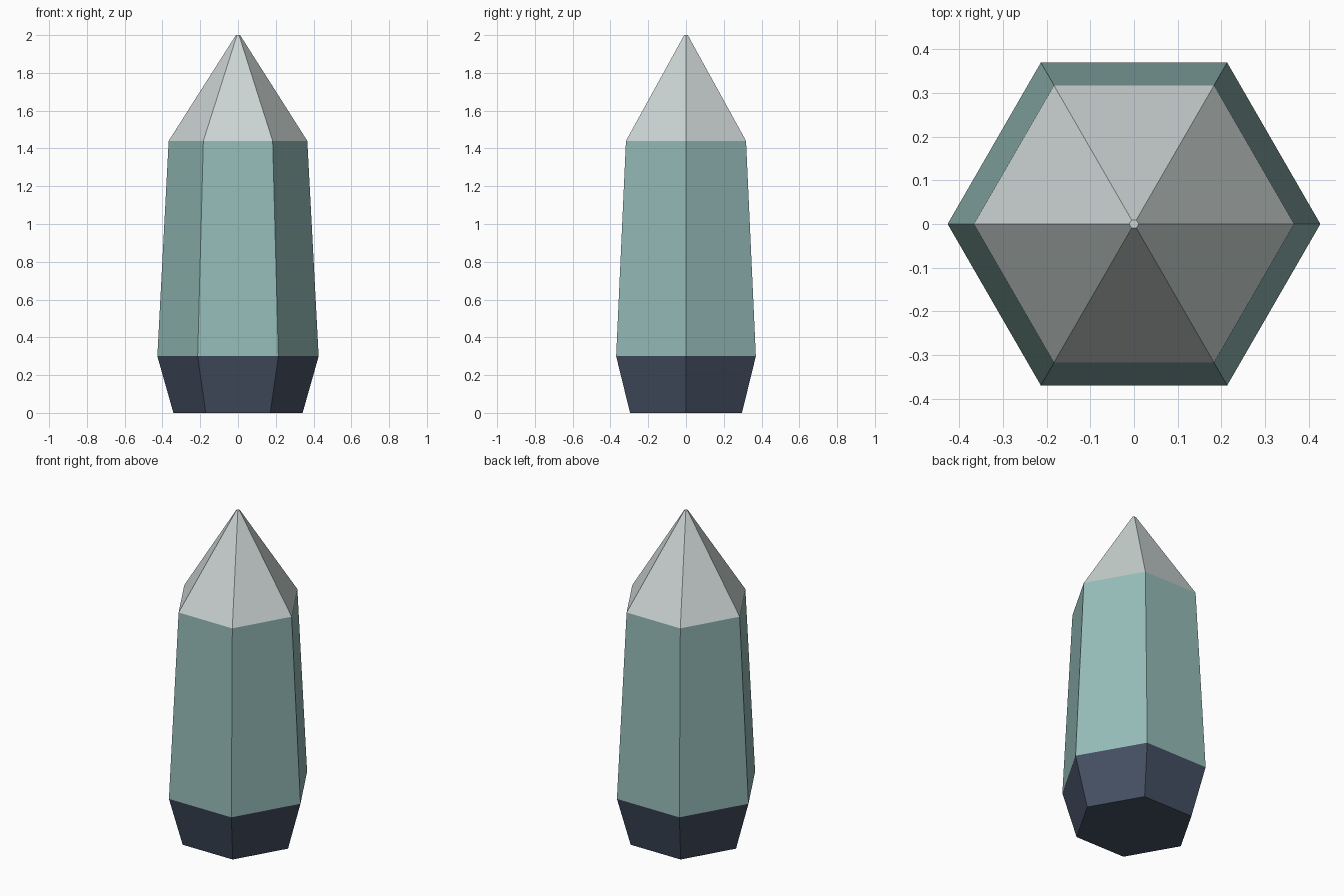
import bpy, bmesh
from math import cos, sin, pi

if "Cube" in bpy.data.objects:
    bpy.data.objects.remove(bpy.data.objects["Cube"])

SIDES = 6


def material(name, color):
    mat = bpy.data.materials.new(name)
    mat.diffuse_color = (*color, 1)
    mat.use_nodes = True
    mat.node_tree.nodes["Principled BSDF"].inputs["Base Color"].default_value = mat.diffuse_color
    return mat


def hex_section(name, z0, r0, z1, r1, color, cap=None):
    """Tapered six-sided band, optionally closed at its bottom or top."""
    bm = bmesh.new()
    low, high = [[bm.verts.new((r * cos(2 * pi * i / SIDES), r * sin(2 * pi * i / SIDES), z))
                  for i in range(SIDES)] for z, r in ((z0, r0), (z1, r1))]
    for i in range(SIDES):
        j = (i + 1) % SIDES
        bm.faces.new((low[i], low[j], high[j], high[i]))
    if cap == "bottom":
        bm.faces.new(low[::-1])
    elif cap == "top":
        bm.faces.new(high)
    mesh = bpy.data.meshes.new(name)
    bm.to_mesh(mesh)
    bm.free()
    mesh.materials.append(material(name + "_color", color))
    obj = bpy.data.objects.new(name, mesh)
    bpy.context.collection.objects.link(obj)
    return obj


# Dark foot flaring outward
hex_section("crystal_base", 0, 0.342, 0.3, 0.427, (0.06, 0.08, 0.125), "bottom")
# Teal shaft tapering upward
hex_section("crystal_shaft", 0.3, 0.427, 1.44, 0.367, (0.30, 0.50, 0.48))
# Pale point with a tiny flat end
hex_section("crystal_tip", 1.44, 0.367, 2.0, 0.011, (0.60, 0.66, 0.65), "top")
